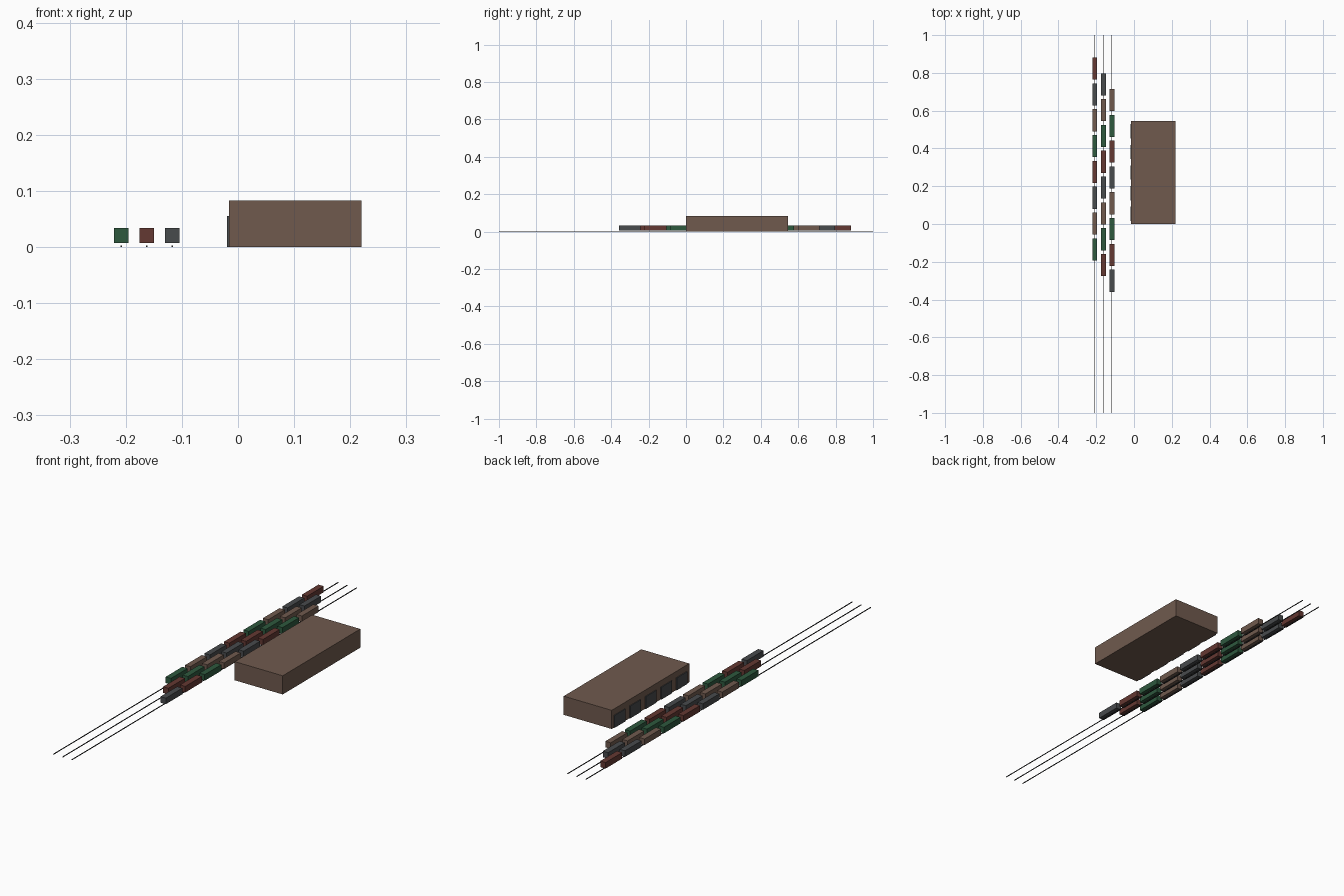
import bpy
import bmesh

cube = bpy.data.objects.get("Cube")
if cube:
    bpy.data.objects.remove(cube, do_unlink=True)


def material(name, rgb):
    mat = bpy.data.materials.new(name)
    mat.use_nodes = True
    mat.diffuse_color = (*rgb, 1)
    mat.node_tree.nodes["Principled BSDF"].inputs["Base Color"].default_value = (*rgb, 1)
    return mat


green = material("dark green", (0.027, 0.098, 0.048))
brown = material("earth brown", (0.162, 0.102, 0.076))
grey = material("slate grey", (0.064, 0.069, 0.073))
red = material("rust red", (0.127, 0.040, 0.032))
steel = material("rail steel", (0.045, 0.046, 0.048))


def box(name, low, high, mat):
    """Axis-aligned box between two corners."""
    mesh = bpy.data.meshes.new(name)
    bm = bmesh.new()
    bmesh.ops.create_cube(bm, size=1)
    for v in bm.verts:
        v.co = [a + (c + 0.5) * (b - a) for c, a, b in zip(v.co, low, high)]
    bm.to_mesh(mesh)
    bm.free()
    mesh.materials.append(mat)
    obj = bpy.data.objects.new(name, mesh)
    bpy.context.collection.objects.link(obj)
    return obj


# Three tracks, each with a staggered row of freight cars
paint = [green, brown, grey, red]
car_count, car_length, car_pitch = 8, 0.117, 0.1367
half_car, half_rail = 0.013, 0.0015

for track in range(3):
    x = -0.208 + track * 0.0455
    box(f"track_{track + 1}", (x - half_rail, -1, 0), (x + half_rail, 1, 0.003), steel)
    start = -0.193 - track * 0.083
    for i in range(car_count):
        y = start + i * car_pitch
        box(f"freight_car_{track + 1}_{i + 1}",
            (x - half_car, y, 0.007), (x + half_car, y + car_length, 0.034),
            paint[(i - track) % len(paint)])

# Warehouse beside the tracks
wall_x, depth = -0.016, 0.545
box("warehouse", (wall_x, 0, 0), (0.22, depth, 0.083), brown)

# Loading doors on the track side
doors = 5
for i in range(doors):
    y = (i + 0.5) * depth / doors
    box(f"loading_door_{i + 1}", (wall_x - 0.0035, y - 0.038, 0),
        (wall_x + 0.001, y + 0.038, 0.055), grey)
